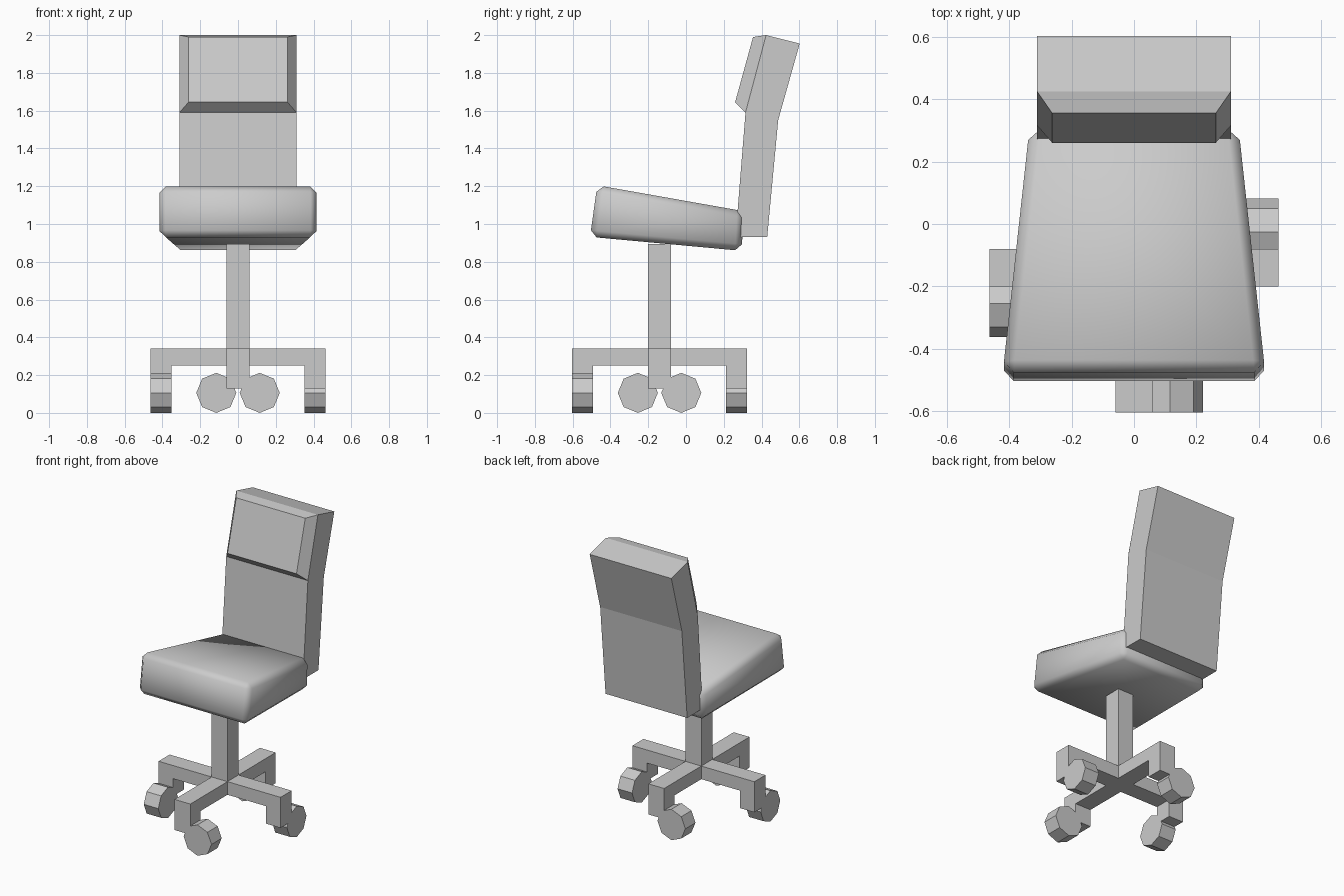
import bpy, bmesh
from math import pi, cos, sin
from mathutils import Matrix

if "Cube" in bpy.data.objects:
    bpy.data.objects.remove(bpy.data.objects["Cube"])

BASE = Matrix.Translation((0, -0.14, 0))    # centre of the star base


def turn(a):
    return Matrix.Rotation(a, 4, 'Z')


def make_object(name, bm, matrix):
    bm.transform(matrix)
    bmesh.ops.recalc_face_normals(bm, faces=bm.faces)
    mesh = bpy.data.meshes.new(name)
    bm.to_mesh(mesh)
    bm.free()
    ob = bpy.data.objects.new(name, mesh)
    bpy.context.collection.objects.link(ob)
    return ob


def prism(name, profile, half, matrix):
    """Profile in x/z, spread along y by half widths (one, or one per point)."""
    halves = half if isinstance(half, list) else [half] * len(profile)
    bm = bmesh.new()
    sides = [[bm.verts.new((x, s * h, z)) for (x, z), h in zip(profile, halves)]
             for s in (-1, 1)]
    for loop in sides:
        bm.faces.new(loop)
    n = len(profile)
    for i in range(n):
        j = (i + 1) % n
        bm.faces.new((sides[0][i], sides[0][j], sides[1][j], sides[1][i]))
    return make_object(name, bm, matrix)


# Central column
prism("column", [(-0.06, 0.25), (0.06, 0.25), (0.06, 0.893), (-0.06, 0.893)], 0.06, BASE)

# Four L-shaped arms, each with an octagonal wheel offset to one side
arm = [(0.06, 0.25), (0.06, 0.34), (0.463, 0.34), (0.463, 0.13), (0.353, 0.13), (0.353, 0.25)]
octagon = [(0.115 + 0.106 * cos(k * pi / 4), 0.106 + 0.106 * sin(k * pi / 4)) for k in range(8)]
for i in range(4):
    m = BASE @ turn(i * pi / 2)
    prism(f"base_arm_{i + 1}", arm, 0.06, m)
    to_rim = Matrix.Translation((0.408, 0, 0)) @ turn(pi / 2)
    prism(f"wheel_{i + 1}", octagon, 0.055, m @ to_rim)

# Tapered, tilted seat cushion with chamfered edges
seat = prism("seat", [(-0.508, 0.932), (-0.47, 1.205), (0.305, 1.068), (0.295, 0.858)],
             [0.42, 0.42, 0.335, 0.335], turn(pi / 2))
bev = seat.modifiers.new("chamfer", 'BEVEL')
bev.width = 0.035
bev.segments = 1
bev.limit_method = 'NONE'
bpy.context.view_layer.objects.active = seat
seat.select_set(True)
bpy.ops.object.modifier_apply(modifier=bev.name)
bpy.ops.object.shade_smooth_by_angle(angle=pi / 3)

# Bent backrest slab
prism("backrest", [(0.262, 0.932), (0.43, 0.932), (0.488, 1.55), (0.602, 1.955),
                   (0.424, 2.0), (0.315, 1.59)], 0.31, turn(pi / 2))

# Headrest pad: a frustum standing on the upper front of the backrest
prism("headrest_pad", [(0.315, 1.59), (0.26, 1.645), (0.355, 1.99), (0.424, 2.0)],
      [0.31, 0.262, 0.262, 0.31], turn(pi / 2))
